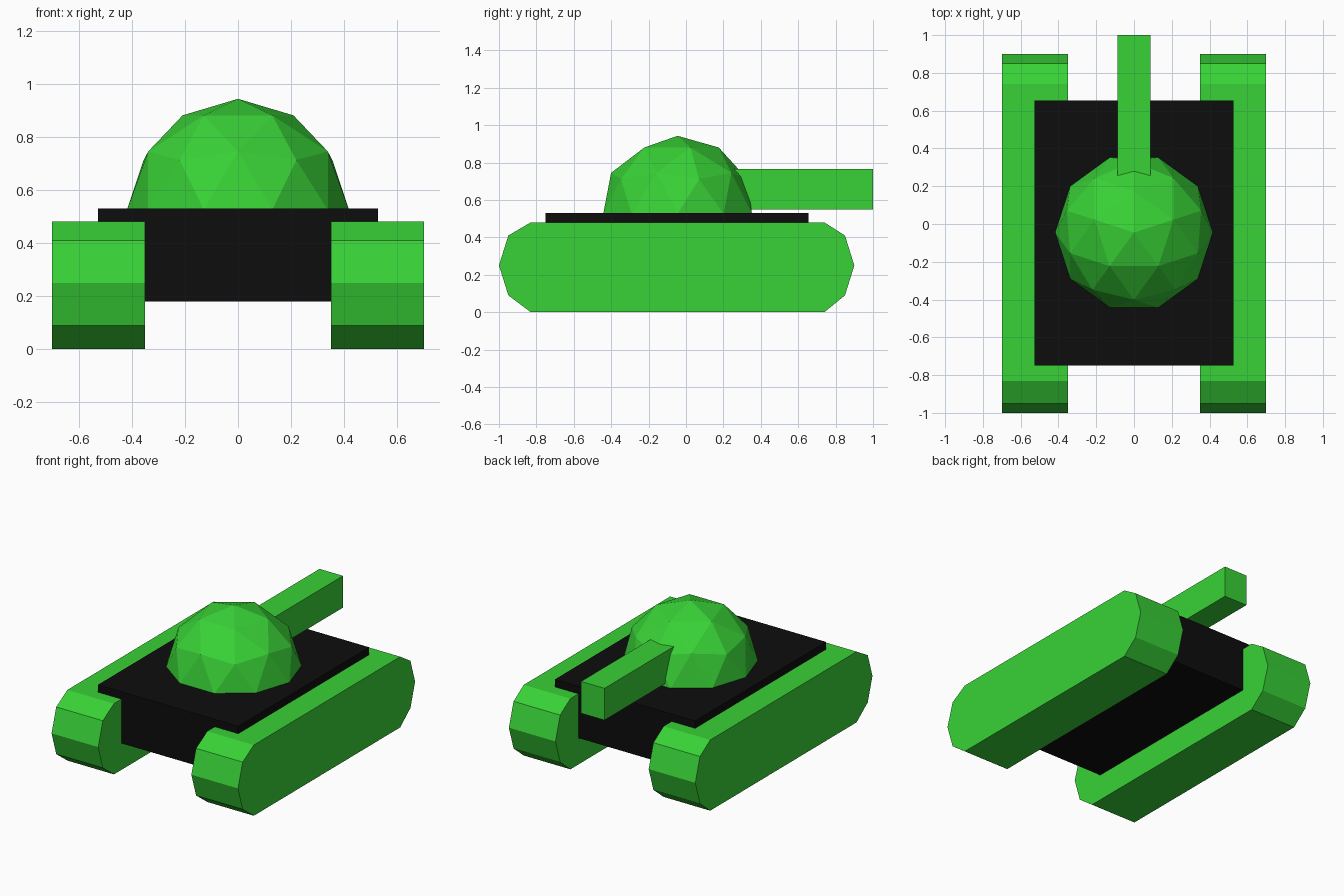
import bpy, bmesh
from math import pi
from mathutils import Matrix

if "Cube" in bpy.data.objects:
    bpy.data.objects.remove(bpy.data.objects["Cube"])


def material(name, rgb):
    m = bpy.data.materials.new(name)
    m.diffuse_color = (*rgb, 1)
    m.use_nodes = True
    m.node_tree.nodes["Principled BSDF"].inputs["Base Color"].default_value = m.diffuse_color
    return m


green = material("green", (0.04, 0.64, 0.037))
black = material("black", (0.004, 0.004, 0.004))


def finish(name, bm, mat):
    bmesh.ops.recalc_face_normals(bm, faces=bm.faces)
    me = bpy.data.meshes.new(name)
    bm.to_mesh(me)
    bm.free()
    me.materials.append(mat)
    ob = bpy.data.objects.new(name, me)
    bpy.context.collection.objects.link(ob)
    return ob


def box(name, lo, hi, mat):
    bm = bmesh.new()
    bmesh.ops.create_cube(bm, size=1)
    for v in bm.verts:
        v.co = [(a + b) / 2 + c * (b - a) for a, b, c in zip(lo, hi, v.co)]
    return finish(name, bm, mat)


# Tracks: ten-sided side profile (y, z) extruded across x
profile = [(-1.0, 0.25), (-0.95, 0.09), (-0.83, 0.0), (0.74, 0.0), (0.85, 0.09),
           (0.90, 0.25), (0.85, 0.41), (0.74, 0.48), (-0.83, 0.48), (-0.95, 0.41)]
for side, x0 in (("left", -0.70), ("right", 0.35)):
    bm = bmesh.new()
    face = bm.faces.new([bm.verts.new((x0, y, z)) for y, z in profile])
    ext = bmesh.ops.extrude_face_region(bm, geom=[face], use_keep_orig=True)
    bmesh.ops.translate(bm, vec=(0.35, 0, 0),
                        verts=[g for g in ext["geom"] if isinstance(g, bmesh.types.BMVert)])
    finish(side + "_track", bm, green)

# Hull: one block sunk into both tracks
box("hull", (-0.527, -0.75, 0.18), (0.527, 0.655, 0.53), black)

# Turret: upper half of a low-poly icosphere
bm = bmesh.new()
bmesh.ops.create_icosphere(bm, subdivisions=2, radius=0.418,
                           matrix=Matrix.Rotation(pi / 2, 4, 'Z'))
bmesh.ops.delete(bm, geom=[v for v in bm.verts if v.co.z < -0.01], context='VERTS')
turret = finish("turret", bm, green)
turret.location = (0, -0.045, 0.525)

# Gun barrel: square bar starting inside the turret
box("barrel", (-0.088, 0.12, 0.55), (0.088, 1.0, 0.766), green)
